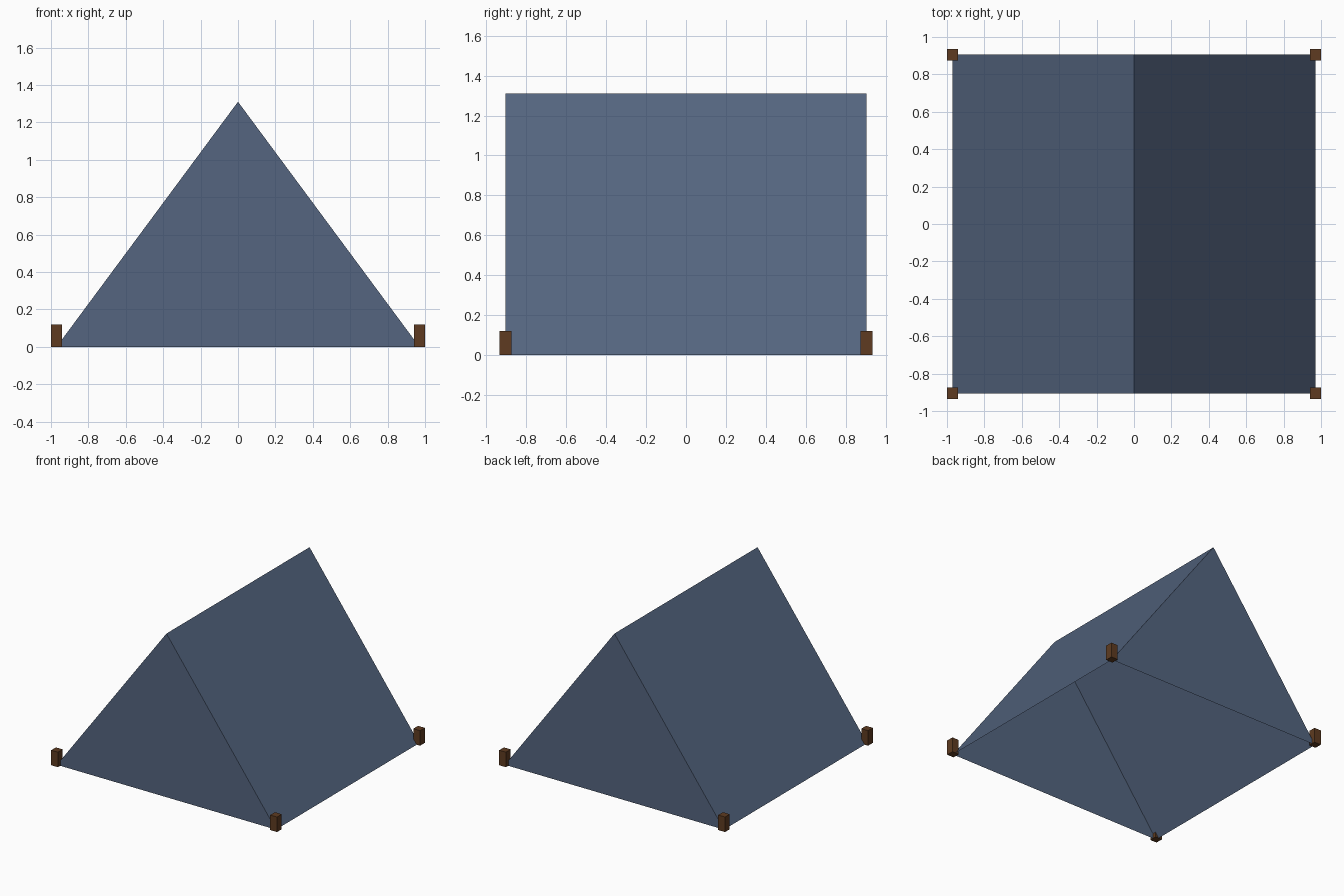
import bpy
import bmesh

cube = bpy.data.objects.get("Cube")
if cube:
    bpy.data.objects.remove(cube, do_unlink=True)


def make_material(name, rgb):
    mat = bpy.data.materials.new(name)
    mat.use_nodes = True
    mat.diffuse_color = (*rgb, 1)
    bsdf = next(n for n in mat.node_tree.nodes if n.type == "BSDF_PRINCIPLED")
    bsdf.inputs["Base Color"].default_value = (*rgb, 1)
    return mat


def add_object(name, bm, mat):
    mesh = bpy.data.meshes.new(name)
    bm.to_mesh(mesh)
    bm.free()
    mesh.materials.append(mat)
    obj = bpy.data.objects.new(name, mesh)
    bpy.context.collection.objects.link(obj)
    return obj


canvas = make_material("blue grey canvas", (0.089, 0.13, 0.216))
wood = make_material("dark brown wood", (0.112, 0.044, 0.015))

HALF_WIDTH, HALF_DEPTH, RIDGE = 0.97, 0.905, 1.31
PEG_WIDTH, PEG_HEIGHT = 0.06, 0.12

# Tent canvas: two gable ends joined by two slopes, with an open floor
bm = bmesh.new()
front, back = [
    [bm.verts.new((x, y, z)) for x, z in
     ((-HALF_WIDTH, 0), (HALF_WIDTH, 0), (0, RIDGE))]
    for y in (-HALF_DEPTH, HALF_DEPTH)
]
bm.faces.new(front)
bm.faces.new(back[::-1])
for a, b in ((1, 2), (2, 0)):
    bm.faces.new((front[a], back[a], back[b], front[b]))
add_object("tent_canvas", bm, canvas)

# Wooden peg at each corner
for x, side in ((-HALF_WIDTH, "right"), (HALF_WIDTH, "left")):
    for y, end in ((-HALF_DEPTH, "front"), (HALF_DEPTH, "back")):
        bm = bmesh.new()
        bmesh.ops.create_cube(bm, size=1)
        bmesh.ops.scale(bm, vec=(PEG_WIDTH, PEG_WIDTH, PEG_HEIGHT), verts=bm.verts)
        bmesh.ops.translate(bm, vec=(x, y, PEG_HEIGHT / 2), verts=bm.verts)
        add_object(f"{end}_{side}_peg", bm, wood)
